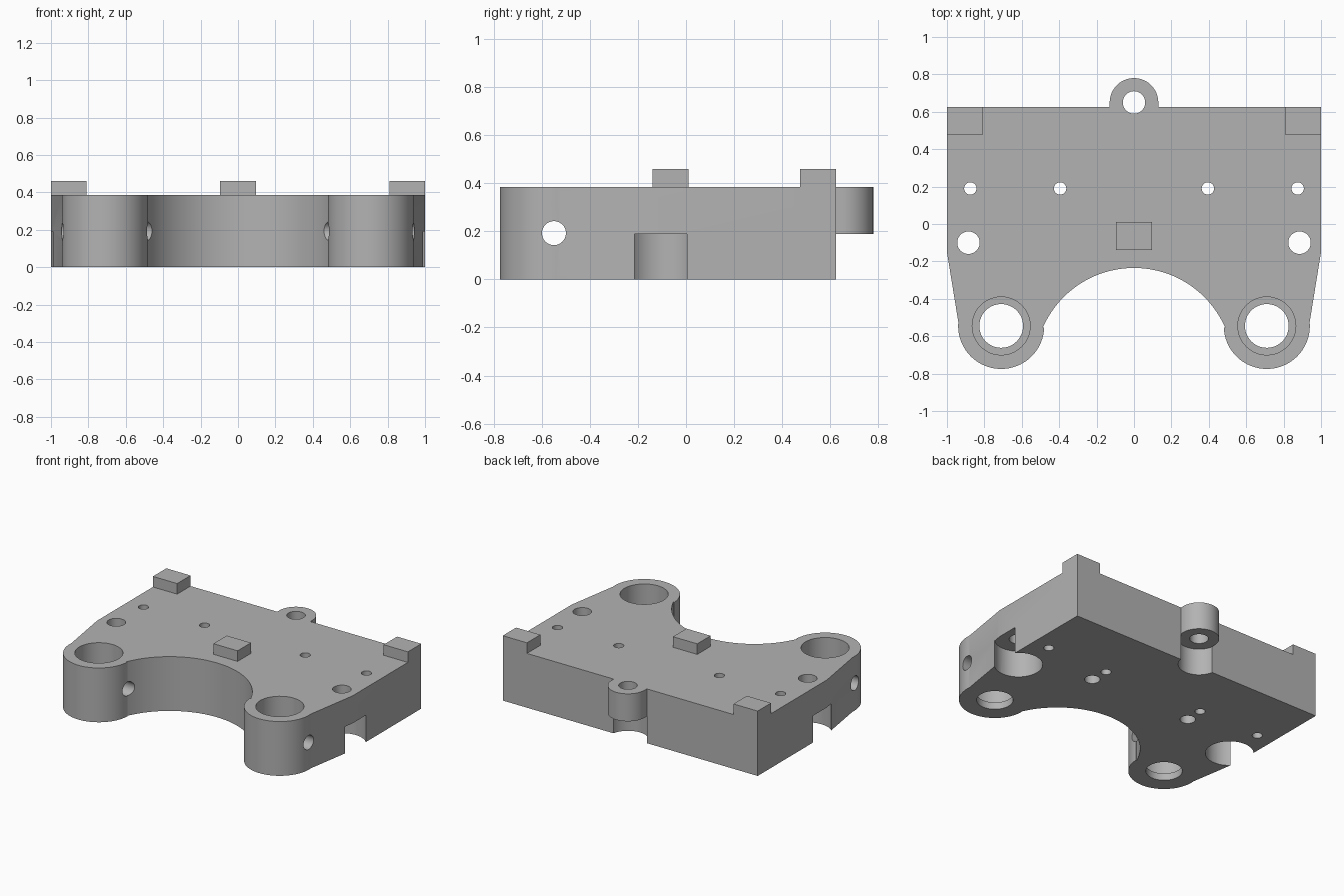
import bpy, bmesh
from math import sin, cos, radians, atan2, degrees
from mathutils import Matrix

if "Cube" in bpy.data.objects:
    bpy.data.objects.remove(bpy.data.objects["Cube"])

H, MID = 0.385, 0.19          # plate thickness, half-height steps
BACK = 0.625                  # back edge of the plate
LUG = (0.71, -0.545)          # centre of the front lugs

grey = bpy.data.materials.new("machined grey")
grey.diffuse_color = (0.45, 0.45, 0.45, 1)
grey.use_nodes = True
grey.node_tree.nodes["Principled BSDF"].inputs["Base Color"].default_value = grey.diffuse_color


def finish(name, bm):
    bmesh.ops.recalc_face_normals(bm, faces=bm.faces)
    me = bpy.data.meshes.new(name)
    bm.to_mesh(me)
    bm.free()
    ob = bpy.data.objects.new(name, me)
    bpy.context.collection.objects.link(ob)
    me.materials.append(grey)
    return ob


def arc(cx, cy, r, a0, a1, n):
    return [(cx + r * cos(radians(a0 + (a1 - a0) * i / n)),
             cy + r * sin(radians(a0 + (a1 - a0) * i / n))) for i in range(n + 1)]


def cylinder(name, x, y, r, z0, z1, n=48):
    bm = bmesh.new()
    bmesh.ops.create_cone(bm, cap_ends=True, segments=n, radius1=r, radius2=r,
                          depth=z1 - z0,
                          matrix=Matrix.Translation((x, y, (z0 + z1) / 2)))
    return finish(name, bm)


def box(name, x0, x1, y0, y1, z0, z1):
    bm = bmesh.new()
    bmesh.ops.create_cube(bm, size=1, matrix=Matrix.Translation(
        ((x0 + x1) / 2, (y0 + y1) / 2, (z0 + z1) / 2))
        @ Matrix.Diagonal((x1 - x0, y1 - y0, z1 - z0, 1)))
    return finish(name, bm)


def combine(body, part, op):
    part.hide_render = True
    mod = body.modifiers.new(part.name, 'BOOLEAN')
    mod.operation, mod.solver, mod.object = op, 'EXACT', part
    bpy.context.view_layer.objects.active = body
    bpy.ops.object.modifier_apply(modifier=mod.name)
    bpy.data.objects.remove(part)


# plate outline: right half from the back boss round to the front arch, then mirrored
R, CY = 0.532, -0.767
end = degrees(atan2(-0.555 - CY, 0.485))
half = arc(0, 0.65, 0.13, 90, 0, 20) + [(0.13, BACK), (1, BACK), (1, -0.15)]
half += arc(*LUG, 0.23, 5, -178, 48)
half += arc(0, CY, R, end, 90, 28)
outline = half + [(-x, y) for x, y in reversed(half[1:-1])]
bm = bmesh.new()
face = bm.faces.new([bm.verts.new((x, y, 0)) for x, y in outline])
ext = bmesh.ops.extrude_face_region(bm, geom=[face])
bmesh.ops.translate(bm, vec=(0, 0, H),
                    verts=[v for v in ext["geom"] if isinstance(v, bmesh.types.BMVert)])
body = finish("bracket_plate", bm)

# back boss: clearance below it and its through hole
combine(body, cylinder("boss_clearance", 0, 0.65, 0.134, -0.1, MID, 64), 'DIFFERENCE')
combine(body, cylinder("boss_hole", 0, 0.65, 0.06, -0.1, 0.6), 'DIFFERENCE')

for s in (-1, 1):
    # x, y, radius, bottom, top of each vertical hole
    holes = {
        "lug_bore": (LUG[0], LUG[1], 0.117, -0.1, 0.6),
        "lug_counterbore": (LUG[0], LUG[1], 0.155, 0.05, 0.6),
        "side_hole": (0.885, -0.1, 0.06, -0.1, 0.6),
        "side_clearance": (0.885, -0.1, 0.155, -0.1, MID),
        "outer_pin_hole": (0.875, 0.19, 0.033, -0.1, 0.6),
        "inner_pin_hole": (0.395, 0.19, 0.033, -0.1, 0.6),
        "underside_blind_hole": (0.4, 0.06, 0.05, -0.1, MID),
    }
    for name, (x, y, *rest) in holes.items():
        combine(body, cylinder(name, s * x, y, *rest), 'DIFFERENCE')

    # cross hole through both walls of the lug
    bm = bmesh.new()
    bmesh.ops.create_cone(bm, cap_ends=True, segments=32, radius1=0.05, radius2=0.05,
                          depth=0.6, matrix=Matrix.Translation((s * LUG[0], -0.55, 0.193))
                          @ Matrix.Rotation(radians(90), 4, 'Y'))
    combine(body, finish("lug_cross_hole", bm), 'DIFFERENCE')

    # raised corner pads
    x0, x1 = sorted((s * 0.81, s * 1.0))
    combine(body, box("corner_pad", x0, x1, 0.475, BACK, 0.3, 0.46), 'UNION')

# raised centre pad
combine(body, box("centre_pad", -0.095, 0.095, -0.14, 0.01, 0.3, 0.46), 'UNION')

# smooth curved walls, crisp edges
bpy.ops.object.select_all(action='DESELECT')
body.select_set(True)
bpy.context.view_layer.objects.active = body
bpy.ops.object.shade_smooth_by_angle(angle=radians(30))
